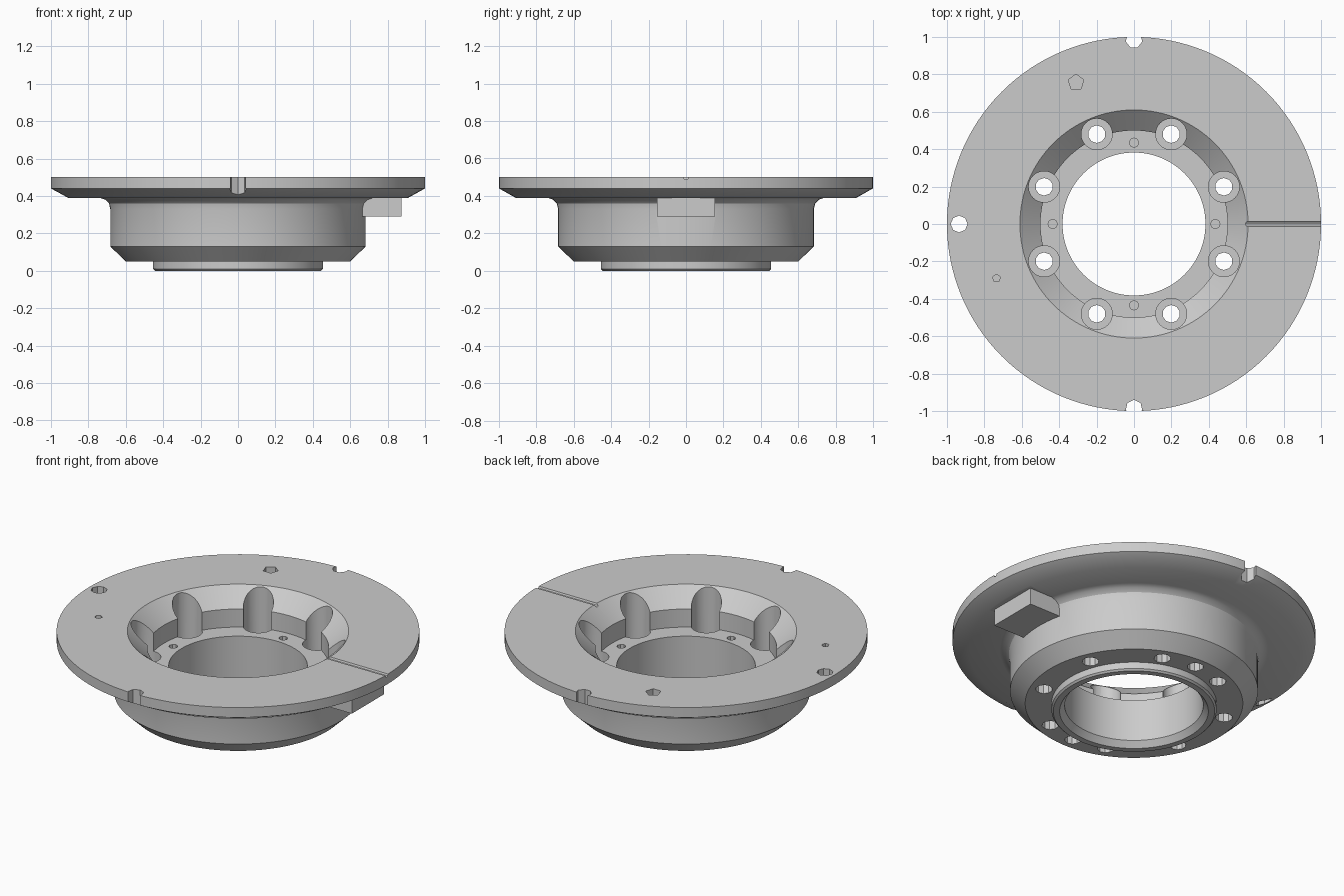
import bpy, bmesh, math
from mathutils import Matrix

cube = bpy.data.objects.get("Cube")
if cube:
    bpy.data.objects.remove(cube, do_unlink=True)

grey = bpy.data.materials.new("plain grey")
grey.use_nodes = True
colour = (0.6, 0.6, 0.6, 1)
grey.diffuse_color = colour
grey.node_tree.nodes["Principled BSDF"].inputs["Base Color"].default_value = colour


def add_object(name, bm):
    bmesh.ops.recalc_face_normals(bm, faces=bm.faces)
    mesh = bpy.data.meshes.new(name)
    bm.to_mesh(mesh)
    bm.free()
    mesh.materials.append(grey)
    obj = bpy.data.objects.new(name, mesh)
    bpy.context.collection.objects.link(obj)
    return obj


def lathe(name, profile, steps=128):
    bm = bmesh.new()
    verts = [bm.verts.new((r, 0, z)) for r, z in profile]
    edges = [bm.edges.new((verts[i - 1], verts[i])) for i in range(len(verts))]
    bmesh.ops.spin(bm, geom=verts + edges, cent=(0, 0, 0), axis=(0, 0, 1),
                   angle=math.tau, steps=steps, use_duplicate=False)
    bmesh.ops.remove_doubles(bm, verts=bm.verts, dist=0.0005)
    return add_object(name, bm)


def cylinder(name, x, y, radius, low, high, sides):
    bm = bmesh.new()
    bmesh.ops.create_cone(bm, cap_ends=True, segments=sides, radius1=radius,
                          radius2=radius, depth=high - low,
                          matrix=Matrix.Translation((x, y, (low + high) / 2)))
    return add_object(name, bm)


def box(name, low, high):
    bm = bmesh.new()
    size = [b - a for a, b in zip(low, high)]
    mid = [(a + b) / 2 for a, b in zip(low, high)]
    bmesh.ops.create_cube(bm, size=1, matrix=Matrix.Translation(mid) @ Matrix.Diagonal((*size, 1)))
    return add_object(name, bm)


def combine(body, tool, operation="DIFFERENCE"):
    tool.hide_render = True
    mod = body.modifiers.new(tool.name, "BOOLEAN")
    mod.operation = operation
    mod.solver = "EXACT"
    mod.object = tool
    bpy.context.view_layer.objects.active = body
    bpy.ops.object.modifier_apply(modifier=mod.name)
    bpy.data.objects.remove(tool, do_unlink=True)


# Turned body: flange, filleted hub, spigot, bore, floor and flared mouth
body = lathe("flanged_hub", [
    (1.0, 0.5), (1.0, 0.44), (0.91, 0.39), (0.74, 0.39), (0.71, 0.38),
    (0.69, 0.36), (0.683, 0.33), (0.683, 0.13), (0.6, 0.05), (0.455, 0.05),
    (0.455, 0.01), (0.445, 0), (0.41, 0), (0.382, 0.035), (0.382, 0.29),
    (0.5, 0.29), (0.5, 0.4), (0.61, 0.5)])

# Locating tab under the flange
combine(body, box("tab", (0.65, -0.155, 0.29), (0.875, 0.155, 0.42)), "UNION")

# Ring of counterbored bolt holes
for i in range(8):
    a = math.radians(22.5 + 45 * i)
    x, y = 0.52 * math.cos(a), 0.52 * math.sin(a)
    combine(body, cylinder("counterbore", x, y, 0.083, 0.15, 0.6, 32))
    combine(body, cylinder("bolt_hole", x, y, 0.047, -0.1, 0.2, 10))

# Small blind holes in the floor
for i in range(4):
    a = math.pi / 2 * i
    combine(body, cylinder("floor_hole", 0.435 * math.cos(a), 0.435 * math.sin(a),
                           0.025, 0.22, 0.35, 8))

for side in (-1, 1):
    # Blind holes in the underside, and notches in the rim
    combine(body, cylinder("underside_hole", 0, side * 0.525, 0.045, -0.1, 0.12, 10))
    combine(body, cylinder("rim_notch", 0, side * 0.985, 0.045, 0.3, 0.6, 7))

# Flange holes: one through, two blind
combine(body, cylinder("flange_hole", -0.935, 0, 0.045, 0.3, 0.6, 8))
combine(body, cylinder("blind_hole", -0.31, 0.757, 0.044, 0.44, 0.6, 5))
combine(body, cylinder("pin_hole", -0.735, -0.29, 0.022, 0.46, 0.6, 5))

# Shallow radial groove in the top face
bm = bmesh.new()
bmesh.ops.create_cone(bm, cap_ends=True, segments=8, radius1=0.014, radius2=0.014, depth=0.52,
                      matrix=Matrix.Translation((0.82, 0, 0.5)) @ Matrix.Rotation(math.pi / 2, 4, "Y"))
combine(body, add_object("groove", bm))

# Smooth turned surfaces with sharp edges kept
bpy.ops.object.select_all(action="DESELECT")
body.select_set(True)
bpy.context.view_layer.objects.active = body
bpy.ops.object.shade_smooth_by_angle(angle=math.radians(30))
